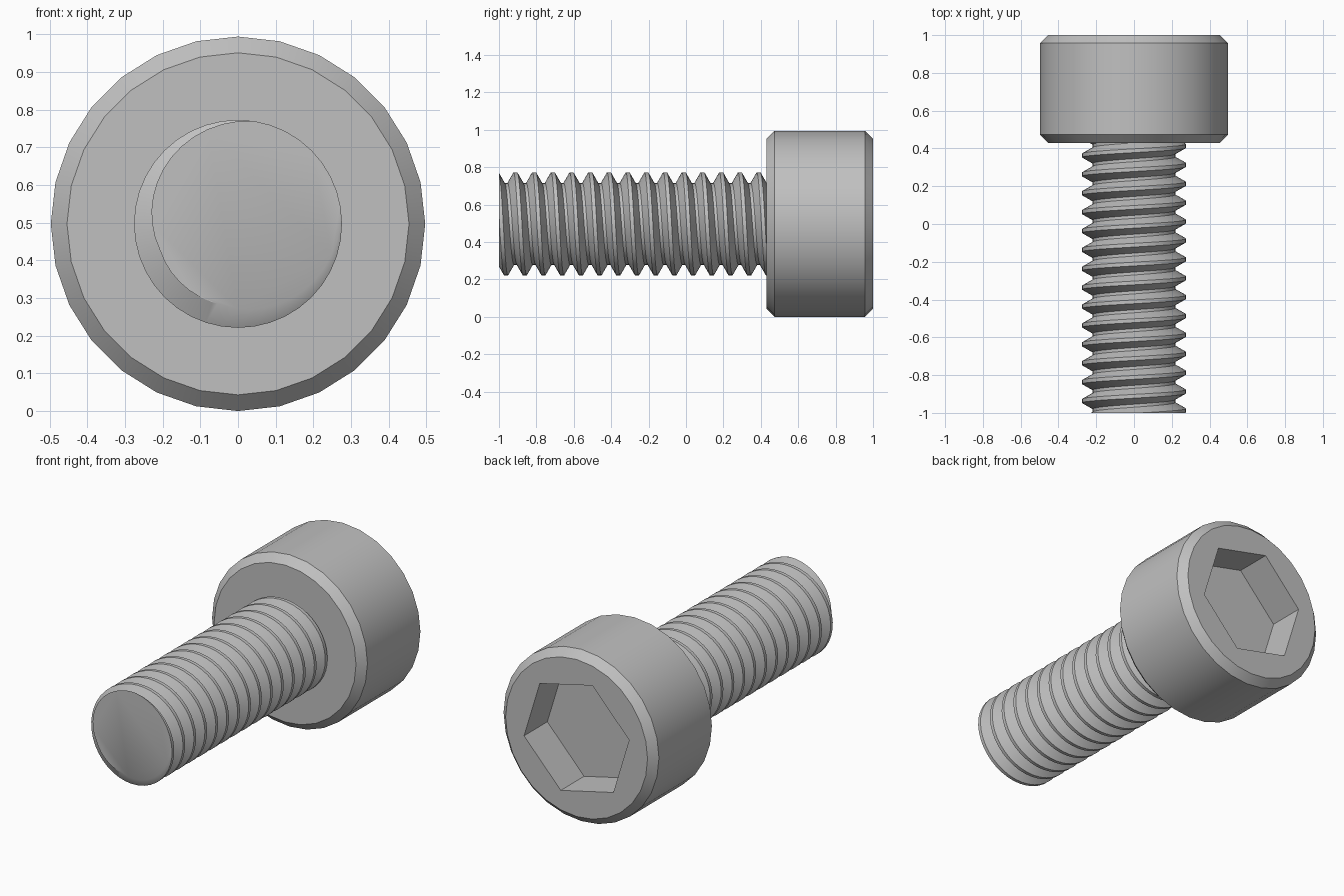
import bpy, bmesh
from math import sin, cos, tau, radians

if "Cube" in bpy.data.objects:
    bpy.data.objects.remove(bpy.data.objects["Cube"])

AXIS_Z = 0.497      # height of the screw axis
HEAD_R = 0.497
CHAMFER = 0.043
HEAD_FRONT, HEAD_BACK = 0.43, 1.0
PITCH = 0.1
CREST_R, ROOT_R = 0.276, 0.219

steel = bpy.data.materials.new("grey_steel")
steel.use_nodes = True
colour = (0.53, 0.53, 0.53, 1)
steel.diffuse_color = colour
steel.node_tree.nodes["Principled BSDF"].inputs["Base Color"].default_value = colour


def point(bm, r, angle, y):
    """Vertex around the screw axis; angle runs from +z towards +x."""
    return bm.verts.new((r * sin(angle), y, AXIS_Z + r * cos(angle)))


def ring(bm, r, y, sides, phase=0.0):
    return [point(bm, r, phase + tau * i / sides, y) for i in range(sides)]


def bridge(bm, a, b):
    n = len(a)
    for i in range(n):
        k = (i + 1) % n
        bm.faces.new((a[i], a[k], b[k], b[i]))


def finish(bm, name):
    bmesh.ops.recalc_face_normals(bm, faces=bm.faces)
    mesh = bpy.data.meshes.new(name)
    bm.to_mesh(mesh)
    bm.free()
    mesh.materials.append(steel)
    obj = bpy.data.objects.new(name, mesh)
    bpy.context.collection.objects.link(obj)
    bpy.ops.object.select_all(action='DESELECT')
    obj.select_set(True)
    bpy.context.view_layer.objects.active = obj
    bpy.ops.object.shade_smooth_by_angle(angle=radians(30))
    return obj


# Chamfered cylinder head with a hexagonal socket in its back face
bm = bmesh.new()
profile = [(HEAD_R - CHAMFER, HEAD_FRONT), (HEAD_R, HEAD_FRONT + CHAMFER),
           (HEAD_R, HEAD_BACK - CHAMFER), (HEAD_R - CHAMFER, HEAD_BACK)]
rings = [ring(bm, r, y, 28) for r, y in profile]
for a, b in zip(rings, rings[1:]):
    bridge(bm, a, b)
bm.faces.new(rings[0])
mouth, floor = [ring(bm, 0.345, y, 6, radians(43)) for y in (HEAD_BACK, 0.787)]
bridge(bm, mouth, floor)
bm.faces.new(floor)
rim = [e for e in bm.edges if e.is_boundary]
bmesh.ops.triangle_fill(bm, edges=rim, use_beauty=True, normal=(0, 1, 0))
finish(bm, "socket_head")

# Right-handed thread: a trapezoid profile swept along a helix
bm = bmesh.new()
STEPS, TURNS = 40, 19
thread = [(CREST_R, -0.01), (CREST_R, 0.01), (ROOT_R, 0.042), (ROOT_R, 0.058)]
start = -1.312
rows = [[point(bm, r, tau * i / STEPS, start + y + PITCH * i / STEPS) for r, y in thread]
        for i in range(STEPS * TURNS)]
for i in range(len(rows) - STEPS - 1):
    a = rows[i] + [rows[i + STEPS][0]]
    b = rows[i + 1] + [rows[i + 1 + STEPS][0]]
    for j in range(len(thread)):
        bm.faces.new((a[j], a[j + 1], b[j + 1], b[j]))

# Trim the thread flat at the tip and inside the head, then close both ends
for y, side in ((-1.0, -1), (HEAD_FRONT + 0.02, 1)):
    bmesh.ops.bisect_plane(bm, geom=bm.verts[:] + bm.edges[:] + bm.faces[:],
                           plane_co=(0, y, 0), plane_no=(0, side, 0), clear_outer=True)
bmesh.ops.remove_doubles(bm, verts=bm.verts, dist=1e-5)
bmesh.ops.holes_fill(bm, edges=[e for e in bm.edges if e.is_boundary], sides=0)
finish(bm, "threaded_shank")
